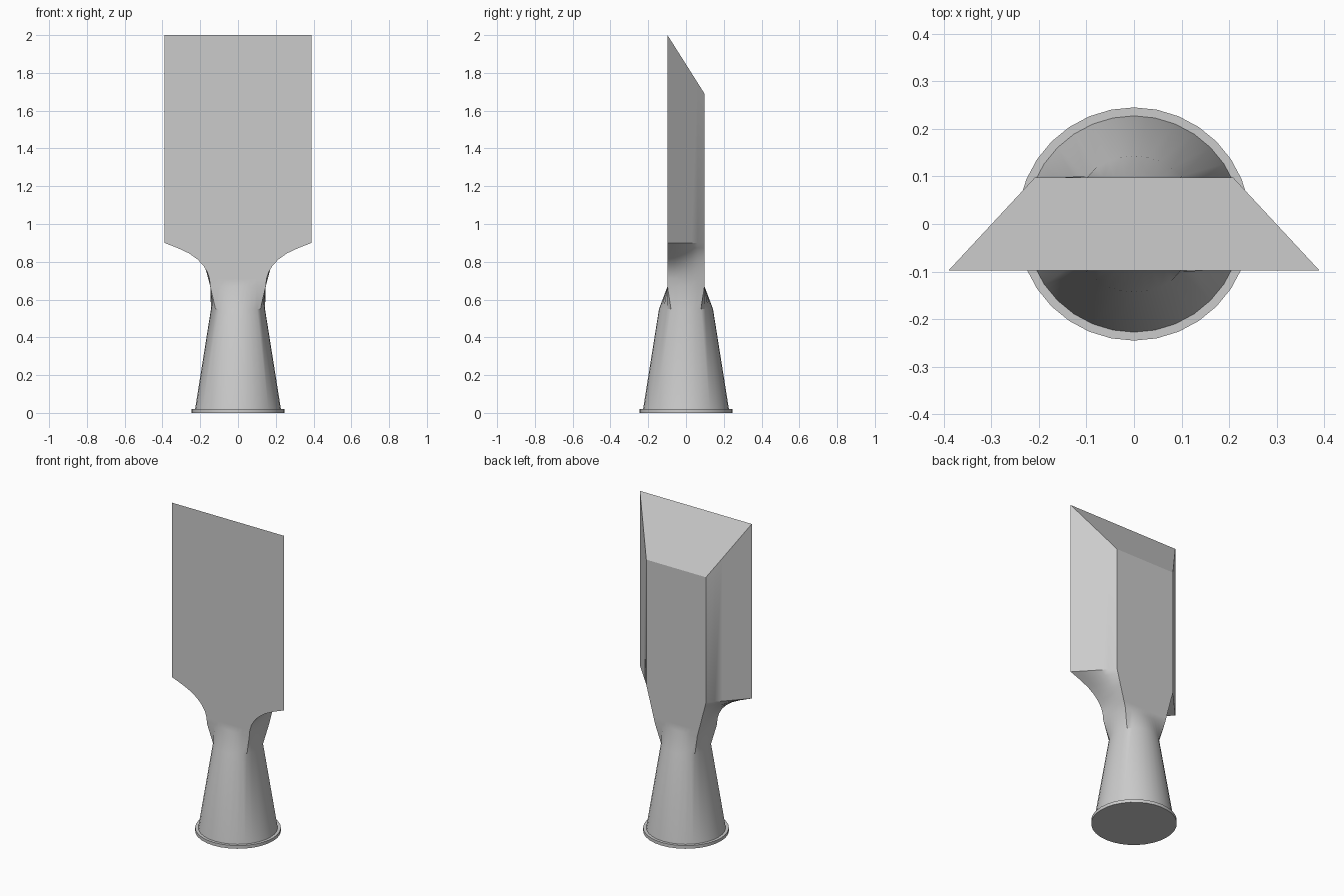
import bpy
import bmesh
from math import cos, sin, pi, radians

if "Cube" in bpy.data.objects:
    bpy.data.objects.remove(bpy.data.objects["Cube"], do_unlink=True)

SEGMENTS = 32
HALF_DEPTH = 0.098
NECK = 0.147
ANGLES = [2 * pi * i / SEGMENTS for i in range(SEGMENTS)]

steel = bpy.data.materials.new("grey_steel")
steel.use_nodes = True
steel.diffuse_color = (0.6, 0.6, 0.6, 1)
steel.node_tree.nodes["Principled BSDF"].inputs["Base Color"].default_value = (0.6, 0.6, 0.6, 1)


def circle(radius, z):
    return [(radius * cos(a), radius * sin(a), z) for a in ANGLES]


def trapezoid(front, back, z_front, z_back=None):
    """Ring with as many points as the circle, pushed out to a trapezoid."""
    z_back = z_front if z_back is None else z_back
    ring = []
    for a in ANGLES:
        u, v = cos(a) / NECK, sin(a) / HALF_DEPTH
        # snap the diagonal points onto the corners
        if abs(abs(u) - abs(v)) < 0.3:
            u, v = (1 if u > 0 else -1), (1 if v > 0 else -1)
        m = max(abs(u), abs(v))
        u, v = u / m, v / m
        t = (v + 1) / 2
        ring.append((u * (front + (back - front) * t), v * HALF_DEPTH,
                     z_front + (z_back - z_front) * t))
    return ring


def loft(name, rings):
    bm = bmesh.new()
    loops = [[bm.verts.new(p) for p in ring] for ring in rings]
    for low, high in zip(loops, loops[1:]):
        for i in range(SEGMENTS):
            j = (i + 1) % SEGMENTS
            bm.faces.new((low[i], low[j], high[j], high[i]))
    bm.faces.new(loops[0][::-1])
    bm.faces.new(loops[-1])
    mesh = bpy.data.meshes.new(name)
    bm.to_mesh(mesh)
    bm.free()
    mesh.materials.append(steel)
    obj = bpy.data.objects.new(name, mesh)
    bpy.context.collection.objects.link(obj)
    bpy.ops.object.select_all(action="DESELECT")
    obj.select_set(True)
    bpy.context.view_layer.objects.active = obj
    bpy.ops.object.shade_smooth_by_angle(angle=radians(30))
    return obj


# Rim around the foot of the socket
loft("socket_rim", [circle(0.245, 0), circle(0.245, 0.02)])

# Conical socket, flaring shoulder and bevelled blade in one skin
shoulder = [(0.147, 0.67), (0.151, 0.71), (0.162, 0.745), (0.183, 0.78),
            (0.215, 0.813), (0.26, 0.845), (0.32, 0.873), (0.39, 0.9)]
rings = [circle(0.228, 0.015), circle(0.143, 0.55)]
for front, z in shoulder:
    back = NECK + (0.208 - NECK) * (z - 0.67) / 0.23
    rings.append(trapezoid(front, back, z))
rings.append(trapezoid(0.39, 0.208, 2.0, 1.69))
loft("chisel_blade", rings)
